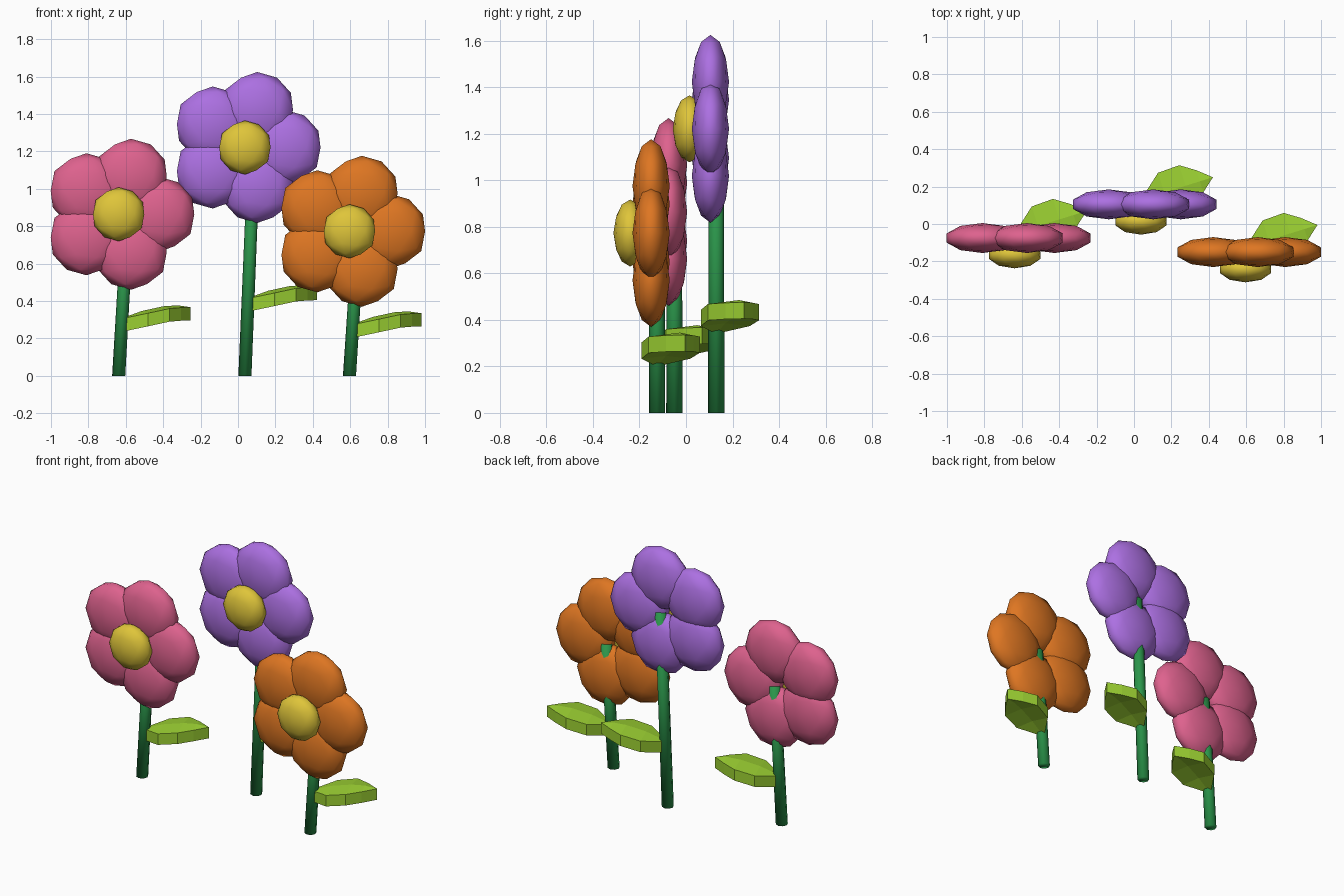
import bpy, bmesh, math
from mathutils import Matrix, Vector

if "Cube" in bpy.data.objects:
    bpy.data.objects.remove(bpy.data.objects["Cube"])


def material(name, rgb):
    m = bpy.data.materials.new(name)
    m.diffuse_color = (*rgb, 1)
    m.use_nodes = True
    m.node_tree.nodes["Principled BSDF"].inputs["Base Color"].default_value = m.diffuse_color
    return m


GREEN = material("stem green", (0.024, 0.305, 0.07))
LIME = material("leaf green", (0.328, 0.63, 0.032))
YELLOW = material("yellow", (0.74, 0.56, 0.042))
PINK = material("pink", (0.73, 0.122, 0.27))
PURPLE = material("purple", (0.413, 0.162, 0.76))
ORANGE = material("orange", (0.73, 0.181, 0.016))


def finish(bm, name, mat, smooth):
    bmesh.ops.recalc_face_normals(bm, faces=bm.faces)
    for f in bm.faces:
        f.smooth = smooth
    me = bpy.data.meshes.new(name)
    bm.to_mesh(me)
    bm.free()
    me.materials.append(mat)
    ob = bpy.data.objects.new(name, me)
    bpy.context.collection.objects.link(ob)
    return ob


# Flattened low-poly ball used for petals and flower centres
def ball(name, centre, radius, depth, mat):
    bm = bmesh.new()
    bmesh.ops.create_icosphere(bm, subdivisions=2, radius=1)
    bm.transform(Matrix.Translation(centre) @ Matrix.Diagonal((radius, depth, radius, 1)))
    finish(bm, name, mat, True)


# Slightly leaning eight-sided stem
def stem(name, x, y, height):
    bm = bmesh.new()
    bmesh.ops.create_cone(bm, cap_ends=True, segments=8, radius1=0.035,
                          radius2=0.033, depth=height)
    for v in bm.verts:
        v.co.z += height / 2
        v.co += Vector((x + 0.05 * v.co.z / height, y, 0))
    finish(bm, name, GREEN, True)


# Thick arched leaf: (distance along, half width, rise)
LEAF = [(0, 0, 0), (0.13, 0.11, 0.045), (0.25, 0.115, 0.07),
        (0.33, 0.062, 0.075), (0.403, 0, 0.065)]


def leaf(name, x, y, z):
    bm = bmesh.new()
    layers = []
    for lift in (0, 0.07):
        layers.append([[bm.verts.new((t, s * w, h + lift - (0.012 if s and w else 0)))
                        for s in (-1, 0, 1)] for t, w, h in LEAF])
    lo, hi = layers
    for i in range(len(LEAF) - 1):
        for g in layers:
            for j in (0, 1):
                bm.faces.new((g[i][j], g[i + 1][j], g[i + 1][j + 1], g[i][j + 1]))
        for j in (0, 2):
            bm.faces.new((lo[i][j], lo[i + 1][j], hi[i + 1][j], hi[i][j]))
    bmesh.ops.remove_doubles(bm, verts=bm.verts, dist=0.001)
    bm.transform(Matrix.Translation((x, y, z)) @ Matrix.Rotation(math.radians(17.3), 4, 'Z'))
    finish(bm, name, LIME, False)


# Three flowers: name, x, y, head height, leaf height, petal colour
for name, x, y, h, lz, mat in [("pink", -0.638, -0.05, 0.864, 0.232, PINK),
                               ("purple", 0.037, 0.13, 1.221, 0.34, PURPLE),
                               ("orange", 0.596, -0.125, 0.773, 0.2, ORANGE)]:
    stem(name + "_stem", x, y, h)
    leaf(name + "_leaf", x, y, lz)
    for k in range(5):
        a = k * math.tau / 5
        ball(f"{name}_petal_{k + 1}",
             (x + 0.213 * math.cos(a), y - 0.025, h + 0.213 * math.sin(a)), 0.201, 0.08, mat)
    ball(name + "_centre", (x, y - 0.115, h), 0.144, 0.072, YELLOW)
